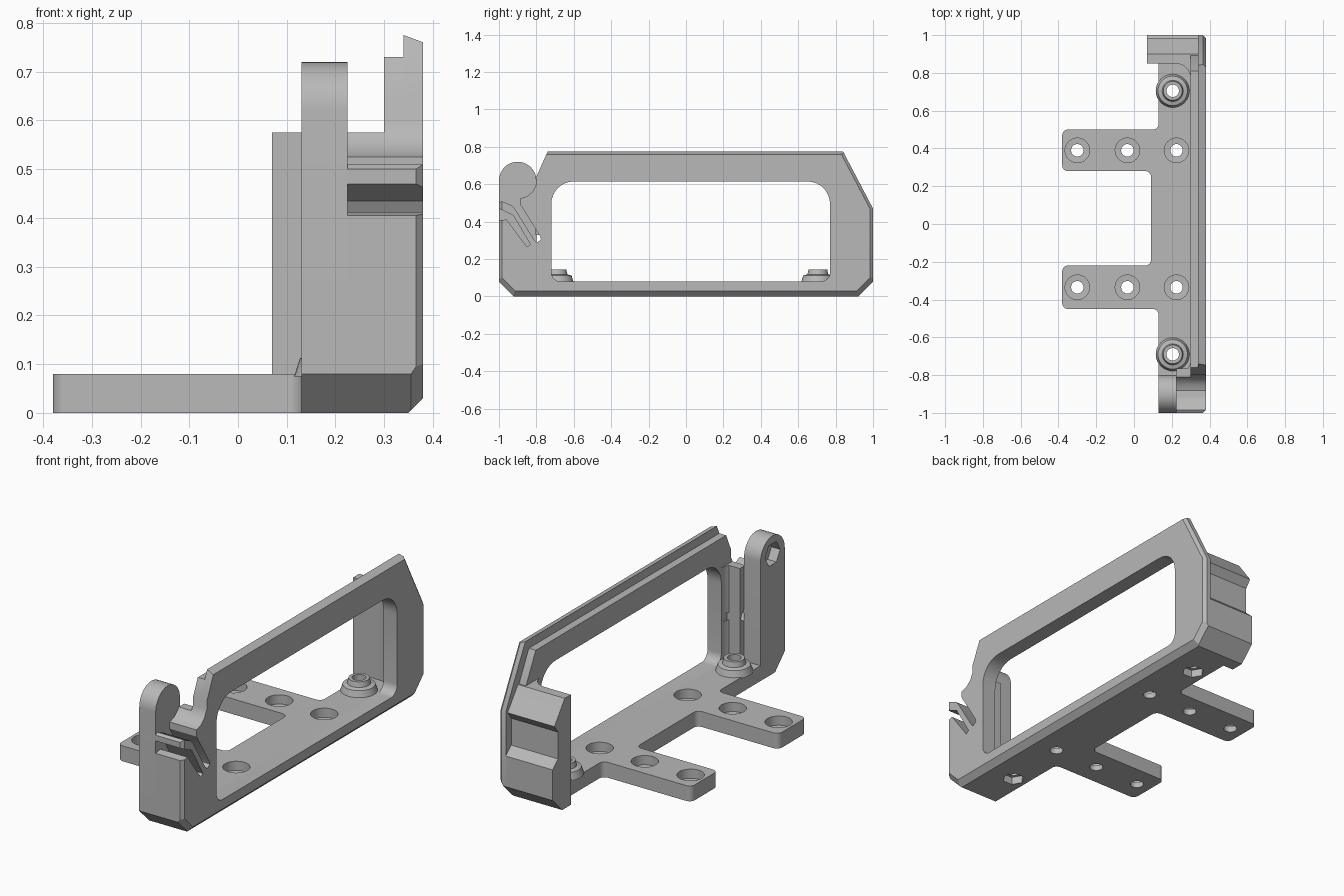
import bpy, bmesh, math
from mathutils import Vector

cube = bpy.data.objects.get("Cube")
if cube:
    bpy.data.objects.remove(cube)

grey = bpy.data.materials.new("plain_grey")
grey.use_nodes = True
COLOUR = (0.48, 0.48, 0.48, 1)
grey.diffuse_color = COLOUR
grey.node_tree.nodes["Principled BSDF"].inputs["Base Color"].default_value = COLOUR


def finish(name, bm):
    bmesh.ops.recalc_face_normals(bm, faces=bm.faces)
    me = bpy.data.meshes.new(name)
    bm.to_mesh(me)
    bm.free()
    me.materials.append(grey)
    ob = bpy.data.objects.new(name, me)
    bpy.context.collection.objects.link(ob)
    return ob


def prism(name, axis, pts, lo, hi, chops=()):
    """Extrude a profile along x (y,z points) or z (x,y points), then trim by planes."""
    bm = bmesh.new()
    place = (lambda a, b: (lo, a, b)) if axis == "x" else (lambda a, b: (a, b, lo))
    face = bm.faces.new([bm.verts.new(place(a, b)) for a, b in pts])
    new = bmesh.ops.extrude_face_region(bm, geom=[face])["geom"]
    move = Vector((hi - lo, 0, 0)) if axis == "x" else Vector((0, 0, hi - lo))
    bmesh.ops.translate(bm, vec=move, verts=[v for v in new if isinstance(v, bmesh.types.BMVert)])
    for co, no in chops:
        geom = bm.verts[:] + bm.edges[:] + bm.faces[:]
        bmesh.ops.bisect_plane(bm, geom=geom, plane_co=co, plane_no=no, clear_outer=True)
        rim = [e for e in bm.edges if e.is_boundary]
        if rim:
            bmesh.ops.holes_fill(bm, edges=rim)
    return finish(name, bm)


def lathe(name, centre, rings, sides=32, spin=0.0):
    """Closed turned solid from (radius, z) rings."""
    bm = bmesh.new()
    loops = []
    for r, z in rings:
        angles = [spin + 2 * math.pi * i / sides for i in range(sides)]
        loops.append([bm.verts.new((centre[0] + r * math.cos(t), centre[1] + r * math.sin(t), z))
                      for t in angles])
    for a, b in zip(loops, loops[1:]):
        for i in range(sides):
            j = (i + 1) % sides
            bm.faces.new((a[i], a[j], b[j], b[i]))
    bm.faces.new(loops[0])
    bm.faces.new(loops[-1])
    return finish(name, bm)


def rounded(corners, steps=8):
    """Round the right-angled corners of (a, b, radius) points."""
    out = []
    for i, (a, b, r) in enumerate(corners):
        p = Vector((a, b))
        if not r:
            out.append((a, b))
            continue
        d1 = (Vector(corners[i - 1][:2]) - p).normalized()
        d2 = (Vector(corners[(i + 1) % len(corners)][:2]) - p).normalized()
        c = p + (d1 + d2) * r
        for k in range(steps + 1):
            t = math.pi / 2 * k / steps
            out.append(tuple(c - d2 * r * math.cos(t) - d1 * r * math.sin(t)))
    return out


def cut(ob, cutters):
    for c in cutters:
        m = ob.modifiers.new("cut", "BOOLEAN")
        m.operation, m.solver, m.object = "DIFFERENCE", "EXACT", c
    dg = bpy.context.evaluated_depsgraph_get()
    me = bpy.data.meshes.new_from_object(ob.evaluated_get(dg))
    ob.modifiers.clear()
    ob.data = me


# Spring clip outline: body edge, lower slit, lever, upper slit, curved jaw
body_edge = [(-1, .08), (-1, .405), (-.96, .412), (-.85, .265)]
lever = [(-.832, .278), (-.925, .435), (-.95, .445), (-1, .47), (-1, .5), (-.985, .51),
         (-.93, .485), (-.912, .465), (-.81, .3), (-.795, .29), (-.775, .305), (-.78, .322)]
jaw = [(-.885, .49), (-.885, .525), (-.85, .535), (-.82, .56)]
clip = body_edge + lever + jaw

# Main window frame: thin outer plate with bevelled rim, and inner backing layer
rim_chops = [
    ((.35, 0, 0), (1, 0, -1)), ((.34, 0, .775), (.015, 0, .04)),
    ((.365, 1, 0), (1, 1, 0)), ((.365, -1, 0), (1, -1, 0)),
    ((.365, 1, .47), (1, .885, .465)),
    ((.355, .92, 0), (1, .7, -.7)), ((.355, -.92, 0), (1, -.7, -.7)),
]
outer = ([(-.92, 0)] + clip + [(-.8, .6), (-.8, .64), (-.74, .775), (.84, .775),
         (1, .47), (1, .08), (.92, 0)])
frame_plate = prism("frame_plate", "x", outer, .34, .38, rim_chops)
inner = ([(-.92, 0)] + clip + [(-.8, .6), (-.8, .64), (-.76, .73), (.81, .73), (.93, .5), (.92, 0)])
frame_backing = prism("frame_backing", "x", inner, .30, .34)
window = rounded([(-.72, .08, .05), (.77, .08, .05), (.77, .615, .12), (-.72, .615, .12)])
window_cutter = prism("window_cutter", "x", window, .2, .5)
for part in (frame_plate, frame_backing):
    cut(part, [window_cutter])

# Spring clip block beside the post
clip_block = prism("clip_block", "x", [(-.92, 0)] + clip + [(-.81, .575), (-.765, .575), (-.765, 0)],
                   .225, .30)

# Round-topped post with a hexagonal pocket
top = [(-.9 + .1 * math.cos(math.pi * k / 20), .62 + .1 * math.sin(math.pi * k / 20))
       for k in range(21)]
post = prism("clip_post", "x", [(-.92, 0), (-.8, 0)] + top + [(-1, .08)], .13, .225)
hexagon = [(-.9 + .062 * math.cos(math.pi * k / 3), .625 + .062 * math.sin(math.pi * k / 3))
           for k in range(6)]
hex_cutter = prism("hex_cutter", "x", hexagon, .1, .18)
cut(post, [hex_cutter])

# Grooved block at the back end
groove = [(.85, 0), (.92, 0), (1, .08), (1, .24), (.955, .28), (.955, .42), (.985, .46),
          (.955, .5), (.90, .575), (.85, .575)]
end_block = prism("end_block", "x", groove, .07, .34)

# Curved inner corners joining the end walls to the frame
for name, wall, side in (("rear_fillet", .85, 1), ("front_fillet", -.8, -1)):
    arc = [(.22 + .08 * math.sin(t), wall - side * .08 * (1 - math.cos(t)))
           for t in [math.pi / 2 * k / 8 for k in range(9)]]
    plan = [(.305, wall + side * .005), (.22, wall + side * .005)] + arc + [(.305, wall - side * .08)]
    if side > 0:
        prism(name, "z", plan, .08, .575)
    else:
        prism(name, "z", plan, .08, .29)
        prism("front_jaw_fillet", "z", plan, .33, .575)

# Base with two arms
R = .03
base = prism("base_plate", "z", rounded([
    (.30, -.80, 0), (.13, -.80, 0), (.13, -.45, R), (-.38, -.45, R), (-.38, -.22, R), (.09, -.22, R),
    (.09, .28, R), (-.38, .28, R), (-.38, .5, R), (.13, .5, R), (.13, .85, 0), (.30, .85, 0)]), 0, .08)

# Raised screw bosses and all the screw holes
drills, bosses = [window_cutter, hex_cutter], []
hole_cutters = []
for y in (.705, -.69):
    bosses.append(lathe("screw_boss", (.205, y),
                        [(.09, .075), (.085, .09), (.078, .112), (.056, .118), (.05, .145)]))
    hole_cutters.append(lathe("boss_drill", (.205, y), [(.033, -.1), (.033, .3)]))
    hole_cutters.append(lathe("nut_drill", (.205, y), [(.055, -.1), (.055, .04)], 6))
for y in (.39, -.335):
    for x in (-.30, -.035, .225):
        hole_cutters.append(lathe("arm_drill", (x, y),
                                  [(.033, -.1), (.033, .03), (.065, .032), (.065, .2)]))
cut(base, hole_cutters)
for boss, drill in zip(bosses, (hole_cutters[0], hole_cutters[2])):
    cut(boss, [drill])

# Remove the cutters and shade the curved surfaces
for c in drills + hole_cutters:
    bpy.data.objects.remove(c)
bpy.ops.object.select_all(action="DESELECT")
for ob in bpy.context.collection.objects:
    if ob.type == "MESH" and grey.name in ob.data.materials:
        ob.select_set(True)
        bpy.context.view_layer.objects.active = ob
bpy.ops.object.shade_smooth_by_angle(angle=math.radians(30))
